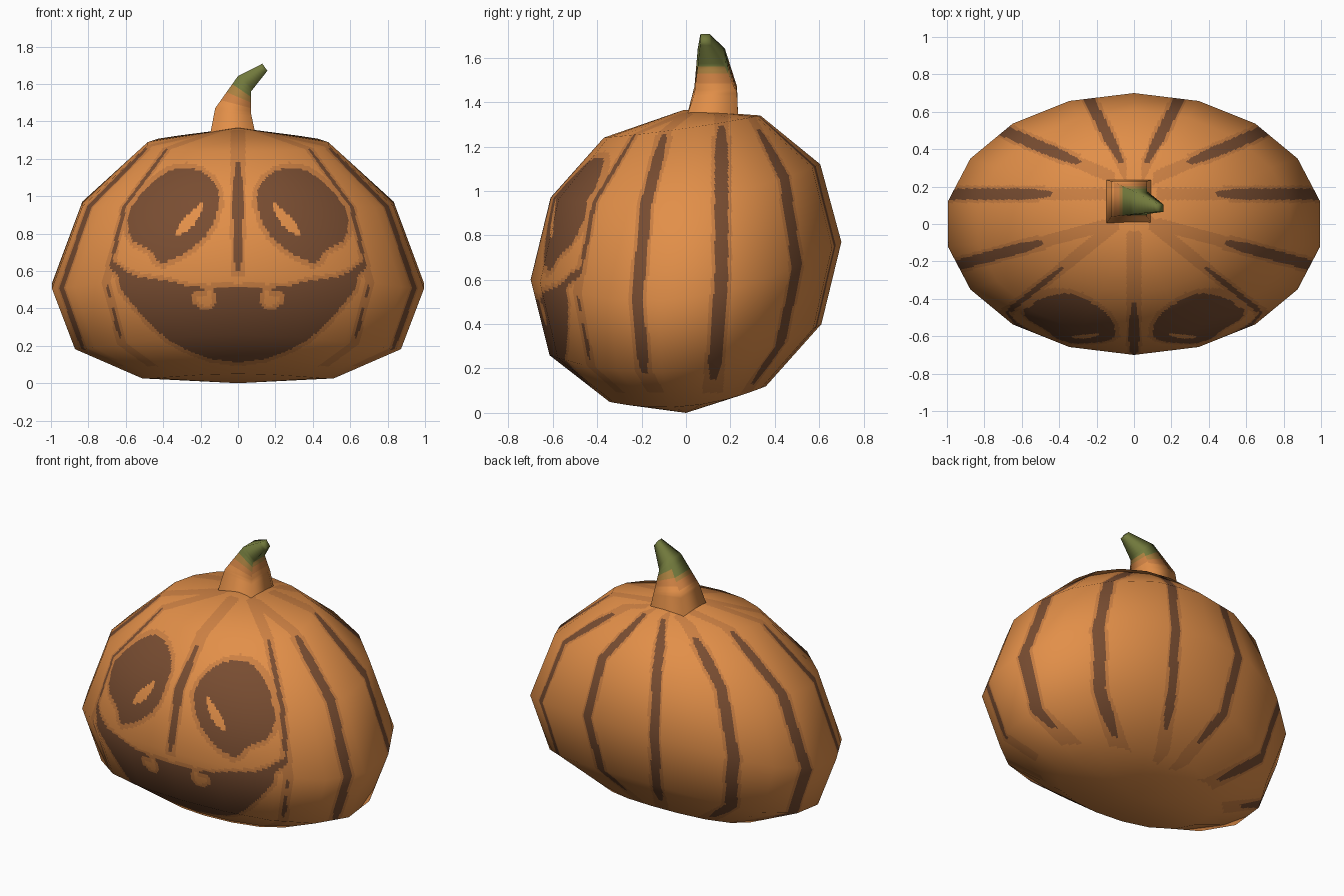
import bpy, math
from mathutils import Vector

if "Cube" in bpy.data.objects:
    bpy.data.objects.remove(bpy.data.objects["Cube"])

def mat(name, c):
    m = bpy.data.materials.new(name)
    m.diffuse_color = (*c, 1)
    m.use_nodes = True
    m.node_tree.nodes["Principled BSDF"].inputs["Base Color"].default_value = m.diffuse_color
    return m

ORANGE = mat("orange", (0.76, 0.275, 0.066))
SHADE = mat("dull_orange", (0.60, 0.215, 0.056))
BROWN = mat("brown", (0.19, 0.074, 0.031))
TAN = mat("tan", (0.40, 0.215, 0.05))
GREEN = mat("green", (0.165, 0.19, 0.045))

# ---- coarse body: 18 sides, tilted sagging rings between two poles
# (x radius, front y, back y, front z, back z, side sag)
RINGS = [(0, 0, 0, 0, 0, 0),
         (0.52, -0.345, 0.36, 0.05, 0.12, 0.055),
         (0.885, -0.615, 0.61, 0.26, 0.40, 0.14),
         (1.01, -0.70, 0.70, 0.60, 0.77, 0.17),
         (0.845, -0.61, 0.605, 0.97, 1.12, 0.09),
         (0.49, -0.37, 0.335, 1.24, 1.34, 0.01),
         (0, -0.01, -0.01, 1.365, 1.365, 0)]
SEG, NU, NV = 18, 28, 24

def coarse(i, j):
    r, yf, yb, zf, zb, sag = RINGS[j]
    a = math.radians(-90 + 20 * i)
    c, s = math.cos(a), math.sin(a)
    return Vector((r * c, (yf + yb) / 2 + (yb - yf) / 2 * s,
                   (zf + zb) / 2 + (zb - zf) / 2 * s - sag * c * c))

def coarse_normal(i, j):
    if j in (0, 6):
        return Vector((0, 0, 1 if j else -1))
    du = coarse(i + 1, j) - coarse(i - 1, j)
    dv = (coarse(i, j + 1) - coarse(i, j)).normalized() + (coarse(i, j) - coarse(i, j - 1)).normalized()
    return du.cross(dv).normalized()

def blend(f, u, v):
    i, j = u // NU, min(v // NV, 5)
    s, t = u / NU - i, v / NV - j
    return (f(i, j).lerp(f(i + 1, j), s)).lerp(f(i, j + 1).lerp(f(i + 1, j + 1), s), t)

# ---- painted face, drawn in |x|, z
EYE = [(.10, .96), (.105, 1.03), (.145, 1.095), (.20, 1.135), (.275, 1.155), (.36, 1.14), (.44, 1.09),
       (.52, 1.01), (.57, .94), (.59, .87), (.585, .80), (.555, .755), (.49, .72), (.455, .70),
       (.435, .655), (.40, .64), (.305, .685), (.23, .735), (.17, .79), (.125, .87)]
PUPIL = [(.18, .975), (.205, .958), (.25, .92), (.30, .865), (.335, .81), (.33, .795), (.29, .80),
         (.235, .845), (.20, .90)]
MOUTH = [(-.01, .515), (.135, .515), (.12, .47), (.115, .425), (.145, .395), (.185, .39), (.235, .42),
         (.25, .455), (.235, .485), (.18, .49), (.18, .512), (.27, .52), (.385, .55), (.52, .565), (.60, .60),
         (.68, .66), (.69, .62), (.64, .575), (.625, .50), (.57, .43), (.47, .315), (.38, .235),
         (.28, .18), (.15, .13), (-.01, .11)]

def inside(p, poly):
    x, y = p
    hit = False
    for (x1, y1), (x2, y2) in zip(poly, poly[1:] + poly[:1]):
        if (y1 > y) != (y2 > y) and x < x1 + (y - y1) * (x2 - x1) / (y2 - y1):
            hit = not hit
    return hit

def near(p, poly, d):
    x, y = p
    for (x1, y1), (x2, y2) in zip(poly, poly[1:] + poly[:1]):
        dx, dy = x2 - x1, y2 - y1
        t = max(0, min(1, ((x - x1) * dx + (y - y1) * dy) / (dx * dx + dy * dy)))
        if math.hypot(x - x1 - t * dx, y - y1 - t * dy) < d:
            return True
    return False

# ---- rib stripes as vertical planes y = a + b|x|: (a, b, lower drift, half width, z ranges, start |x|)
STRIPES = [(.077, -.81, 0, .014, [(.66, 1.25), (.46, .53), (.24, .40)], .08),
           (.035, -.27, 0, .028, [(.18, 1.25)], .12),
           (.16, 0, .08, .03, [(.15, 1.29)], .12),
           (.20, .43, .15, .03, [(.13, 1.28)], .10),
           (.20, 1.94, .0, .028, [(.22, 1.335)], .04)]

def paint(p):
    ax, y, z = abs(p.x), p.y, p.z
    q = (ax, z)
    halo = False
    if y < -.2 and z > .05:
        if inside(q, EYE):
            return 0 if inside(q, PUPIL) else 2
        if inside(q, MOUTH):
            return 2
        halo = near(q, EYE, .025) or near(q, MOUTH, .02)
    # centre front stripe
    if y < -.04 and z > .57 and ax < .05:
        if .60 < z < 1.18 and ax < .027 * min(1, (1.18 - z) / .25 + .45, (z - .60) / .15 + .4):
            return 2
        halo = halo or ax < .04
    for a, b, drift, w, spans, start in STRIPES:
        d = abs(y - a - b * ax + drift * max(0, .6 - z)) / math.hypot(1, b)
        if ax < start or d > .06:
            continue
        for lo, hi in spans:
            if lo < z < hi and d < w * min(1, (hi - z) / .2 + .5, (z - lo) / .15 + .5):
                return 2
        if z > .09 and d < (w + .016 if z < 1.25 else .032):
            halo = True
    return 1 if halo else 0

# ---- pumpkin body: coarse facets finely split so the paint can follow faces
COLS, ROWS = SEG * NU, 6 * NV
verts, norms = [coarse(0, 0)], [Vector((0, 0, -1))]
for v in range(1, ROWS):
    for u in range(COLS):
        verts.append(blend(coarse, u, v))
        norms.append(blend(coarse_normal, u, v).normalized())
verts.append(coarse(0, 6))
norms.append(Vector((0, 0, 1)))

def idx(u, v):
    if v == 0:
        return 0
    if v == ROWS:
        return len(verts) - 1
    return 1 + (v - 1) * COLS + u % COLS

faces = []
for v in range(ROWS):
    for u in range(COLS):
        faces.append(list(dict.fromkeys((idx(u, v), idx(u + 1, v), idx(u + 1, v + 1), idx(u, v + 1)))))

def make(name, vs, fs, mats, rule):
    me = bpy.data.meshes.new(name)
    me.from_pydata([tuple(c) for c in vs], [], fs)
    for m in mats:
        me.materials.append(m)
    for f in me.polygons:
        f.material_index = rule(f.center)
        f.use_smooth = True
    me.update()
    ob = bpy.data.objects.new(name, me)
    bpy.context.collection.objects.link(ob)
    return ob

body = make("pumpkin_body", verts, faces, [ORANGE, SHADE, BROWN], paint)
body.data.normals_split_custom_set_from_vertices([tuple(n) for n in norms])

# ---- bent four-sided stem: (left x, right x, front y, back y, left z, right z)
STEM = [(-.15, .095, 0, .235, 1.325, 1.325), (-.122, .07, .038, .23, 1.47, 1.44),
        (0, .07, .053, .175, 1.642, 1.56), (.13, .157, .065, .105, 1.708, 1.67)]
sv, sf, N = [], [], 8
for k in range(3 * N + 1):
    j = min(k // N, 2)
    t = k / N - j
    xl, xr, yf, yb, zl, zr = [p + (q - p) * t for p, q in zip(STEM[j], STEM[j + 1])]
    sv += [(xl, yf, zl), (xr, yf, zr), (xr, yb, zr), (xl, yb, zl)]
    if k:
        o = 4 * k
        sf += [(o - 4 + i, o - 4 + (i + 1) % 4, o + (i + 1) % 4, o + i) for i in range(4)]
sf.append([len(sv) - 4 + i for i in range(4)])
make("stem", sv, sf, [ORANGE, SHADE, TAN, GREEN],
     lambda c: 3 if c.z > 1.565 else 2 if c.z > 1.535 else 1 if c.z > 1.49 else 0)
